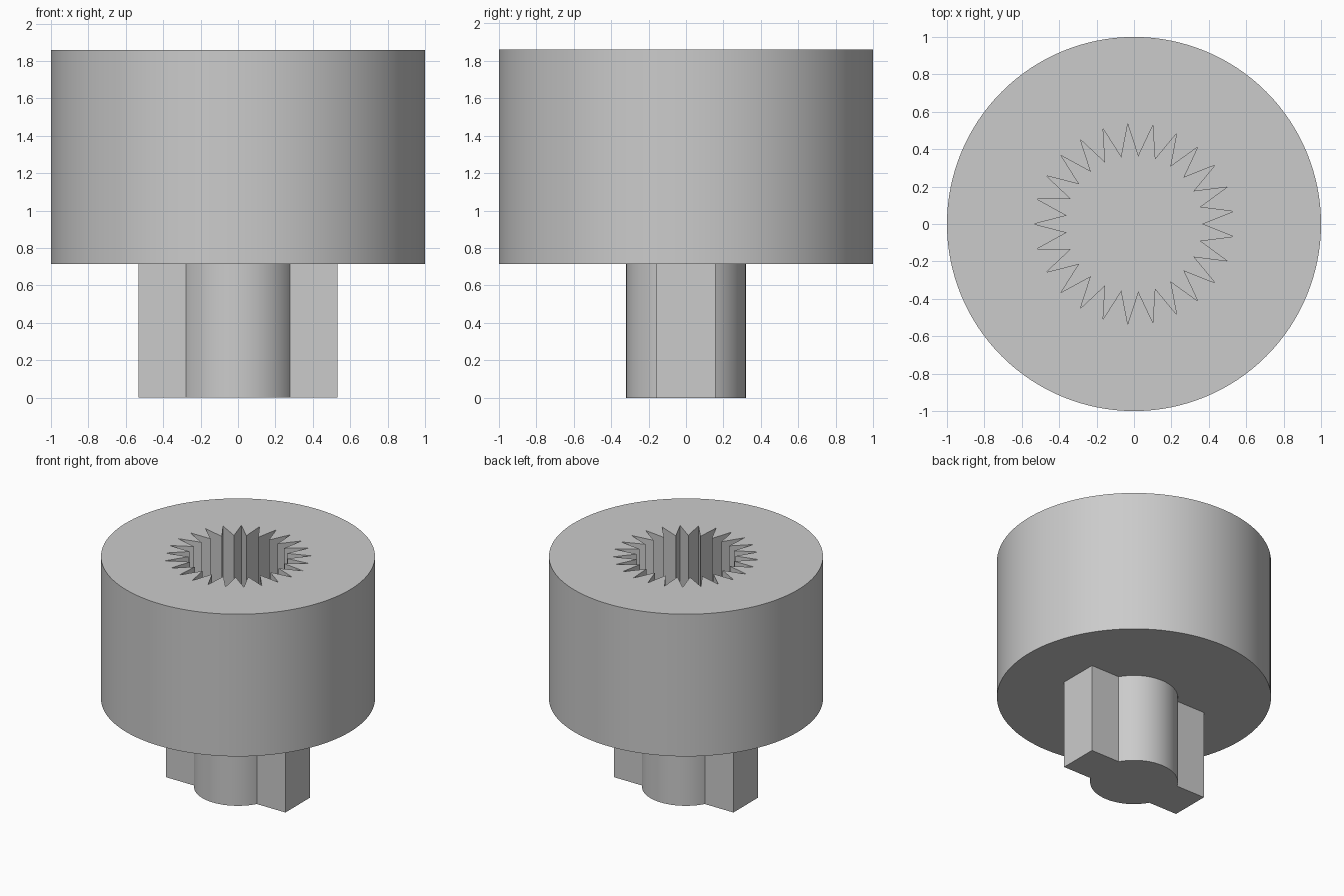
import bpy, bmesh
from math import pi, sin, cos, asin, radians

old = bpy.data.objects.get("Cube")
if old:
    bpy.data.objects.remove(old, do_unlink=True)

# Single plain grey
grey = bpy.data.materials.new("plain grey")
grey.use_nodes = True
COLOUR = (0.6, 0.6, 0.6, 1)
grey.diffuse_color = COLOUR
grey.node_tree.nodes["Principled BSDF"].inputs["Base Color"].default_value = COLOUR

BODY_BOTTOM, BODY_TOP = 0.715, 1.86
SOCKET_FLOOR = 1.14


def polar(r, a):
    return r * cos(a), r * sin(a)


def arc(r, start, end, steps):
    return [polar(r, start + (end - start) * i / steps) for i in range(steps + 1)]


def prism(name, outline, z0, z1):
    """Extrude a closed counter-clockwise outline from z0 to z1."""
    bm = bmesh.new()
    base = bm.faces.new([bm.verts.new((x, y, z0)) for x, y in outline])
    up = bmesh.ops.extrude_face_region(bm, geom=[base], use_keep_orig=True)
    top = [v for v in up["geom"] if isinstance(v, bmesh.types.BMVert)]
    bmesh.ops.translate(bm, verts=top, vec=(0, 0, z1 - z0))
    bmesh.ops.recalc_face_normals(bm, faces=bm.faces)
    mesh = bpy.data.meshes.new(name)
    bm.to_mesh(mesh)
    bm.free()
    mesh.materials.append(grey)
    obj = bpy.data.objects.new(name, mesh)
    bpy.context.collection.objects.link(obj)
    return obj


def smooth(obj):
    bpy.ops.object.select_all(action="DESELECT")
    obj.select_set(True)
    bpy.context.view_layer.objects.active = obj
    bpy.ops.object.shade_smooth_by_angle(angle=radians(30))


# Round body
body = prism("body", arc(1.0, 0, 2 * pi, 128)[:-1], BODY_BOTTOM, BODY_TOP)

# Splined socket: pointed grooves around a core, cut into the top
TEETH = 25
spline = [polar(0.535 if i % 2 else 0.362, pi * i / TEETH) for i in range(2 * TEETH)]
cutter = prism("socket_cutter", spline, SOCKET_FLOOR, BODY_TOP + 0.2)
cutter.hide_render = True
cut = body.modifiers.new("socket", "BOOLEAN")
cut.operation, cut.solver, cut.object = "DIFFERENCE", "EXACT", cutter
bpy.ops.object.select_all(action="DESELECT")
bpy.context.view_layer.objects.active = body
body.select_set(True)
bpy.ops.object.modifier_apply(modifier=cut.name)
bpy.data.objects.remove(cutter, do_unlink=True)
smooth(body)

# Stem below: round hub with a flat drive wing on each side
HUB, HALF_LENGTH, HALF_WIDTH = 0.32, 0.533, 0.158
join = asin(HALF_WIDTH / HUB)
half = [(HALF_LENGTH, -HALF_WIDTH), (HALF_LENGTH, HALF_WIDTH)]
half += arc(HUB, join, pi - join, 32)
stem = prism("winged_stem", half + [(-x, -y) for x, y in half], 0, BODY_BOTTOM)
smooth(stem)
